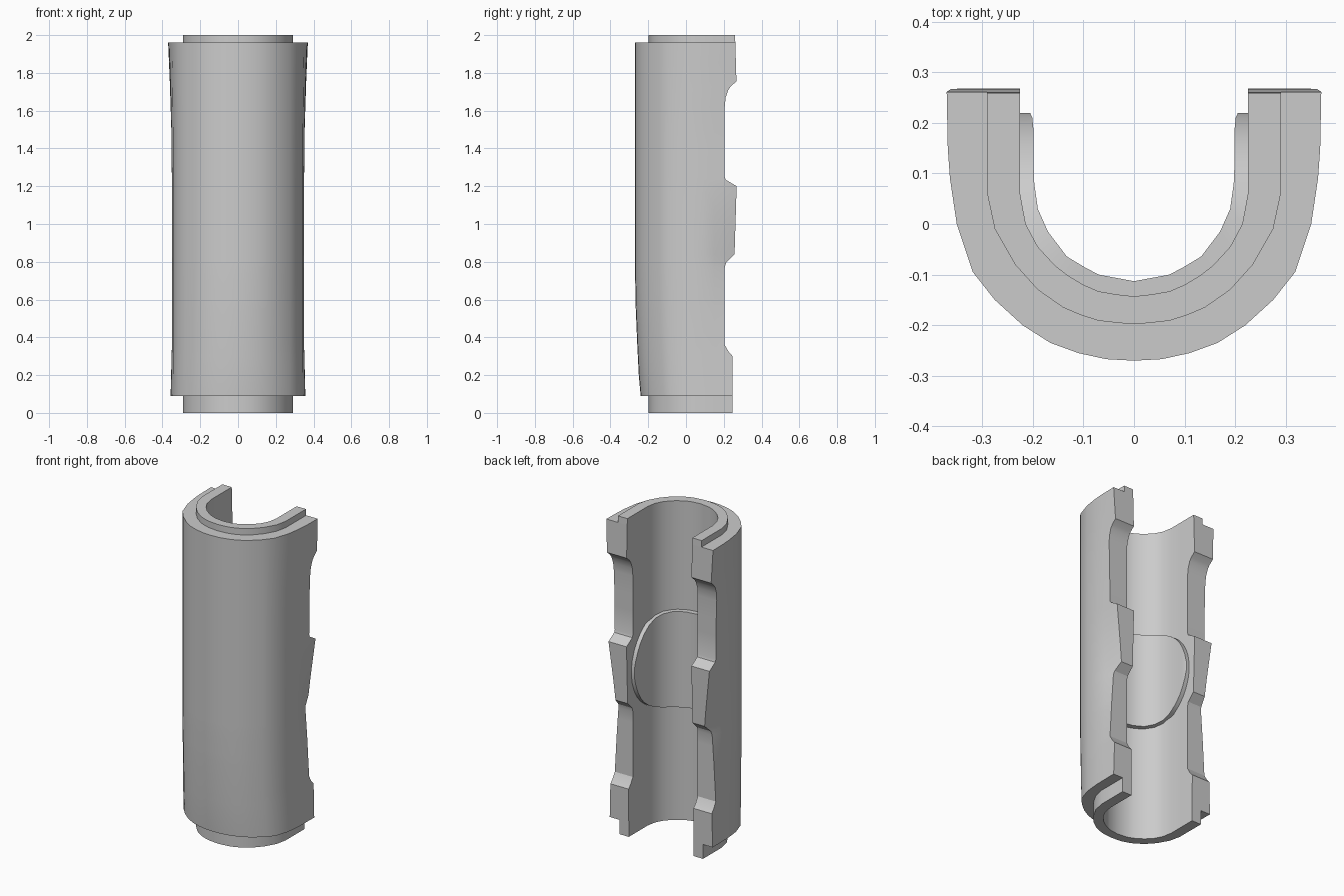
import bpy, bmesh, math

if "Cube" in bpy.data.objects:
    bpy.data.objects.remove(bpy.data.objects["Cube"])

# Half cross-sections, from the arm end round to the centre line (same point count)
ARM = 9.0  # marks the arm end, replaced by the back edge height
OUTER = [(.35, ARM), (.35, .15), (.35, .09), (.343, 0), (.318, -.095), (.275, -.15),
         (.22, -.2), (.165, -.235), (.11, -.255), (.055, -.267), (0, -.27)]
COLLAR = [(.29, ARM), (.29, .15), (.29, .06), (.275, -.01), (.235, -.08), (.19, -.13),
          (.14, -.165), (.105, -.18), (.07, -.191), (.035, -.195), (0, -.198)]
INNER = [(.225, ARM), (.225, .15), (.225, .06), (.214, 0), (.19, -.045), (.155, -.083),
         (.13, -.102), (.1, -.12), (.07, -.133), (.035, -.139), (0, -.143)]

# Values that change with height
BACK = [(0, .245), (.3, .247), (.325, .225), (.36, .205), (.77, .205), (.795, .212),
        (.84, .257), (1.2, .268), (1.235, .21), (1.25, .205), (1.62, .205), (1.67, .21),
        (1.71, .224), (1.73, .238), (1.755, .267), (1.96, .261), (2, .259)]
FLARE = [(0, .007), (.09, .007), (.36, 0), (1.2, 0), (1.5, .003), (1.75, .011), (1.96, .02)]
TUCK = [(.36, 0), (.6, .022), (.8, .045), (.95, .03), (1.2, 0)]
DEPTH = [(.09, .24), (.2, .25), (.36, .258), (.55, .266), (.75, .27)]


def lerp(table, z):
    if z <= table[0][0]:
        return table[0][1]
    for (a, va), (b, vb) in zip(table, table[1:]):
        if z <= b:
            return va + (vb - va) * (z - a) / (b - a)
    return table[-1][1]


def clamp(v):
    return max(0.0, min(1.0, v))


def mirror(half):
    return half + [(-x, y) for x, y in half[-2::-1]]


def section(half, z, outer=False):
    pts = []
    for x, y in half:
        y = lerp(BACK, z) if y == ARM else y
        if outer:
            x += lerp(FLARE, z) * clamp((y + .1) / .28)
            x -= lerp(TUCK, z) * clamp((y - .08) / .175) ** 1.5
            if y < 0:
                y *= lerp(DEPTH, z) / .27
        pts.append((x, y))
    return mirror(pts)


def loft(name, rings, closed_loop=False):
    """Skin equal rings; cap the first and last ring with strips of quads."""
    bm = bmesh.new()
    rows = [[bm.verts.new(p) for p in r] for r in rings]
    n = len(rows[0])
    for a, b in zip(rows, rows[1:]):
        for i in range(n):
            j = (i + 1) % n
            bm.faces.new((a[i], a[j], b[j], b[i]))
    for r in (rows[0], rows[-1]):
        for i in range(n // 2 - 1):
            bm.faces.new((r[i], r[i + 1], r[n - 2 - i], r[n - 1 - i]))
    bmesh.ops.recalc_face_normals(bm, faces=bm.faces)
    mesh = bpy.data.meshes.new(name)
    bm.to_mesh(mesh)
    bm.free()
    ob = bpy.data.objects.new(name, mesh)
    bpy.context.collection.objects.link(ob)
    bpy.ops.object.select_all(action='DESELECT')
    ob.select_set(True)
    bpy.context.view_layer.objects.active = ob
    bpy.ops.object.shade_smooth_by_angle(angle=math.radians(25))
    return ob


def ring(z, half, outer):
    pts = section(half, z, outer) + section(INNER, z)[::-1]
    return [(x, y, z) for x, y in pts]


# Open shell with a stepped collar at each end
levels = sorted({.09, .2, .55, .6, .7, .95, 1.08, 1.4, 1.5, 1.85, 1.96}
                | {z for z, _ in BACK if .09 < z < 1.96})
rings = [ring(0, COLLAR, False), ring(.09, COLLAR, False)]
rings += [ring(z, OUTER, True) for z in levels]
rings += [ring(1.96, COLLAR, False), ring(2, COLLAR, False)]
loft("open_shell", rings)

# Raised round pad on the inside wall: its outline is a circle seen from the side
R, CY, CZ = .3, -.08, 1.02
PAD = [(.205, .219), (.201, .21), (.199, .19), (.199, .165), (.199, .13), (.197, .08),
       (.19, .03), (.17, -.015), (.133, -.064), (.1, -.084), (.07, -.1), (0, -.113)]
rings = []
for x, y in mirror(PAD):
    h = math.sqrt(max(R * R - (y - CY) ** 2, 1e-5))
    # Push the buried side into the wall
    k = math.copysign(.235, x) if y > .05 else x * 1.22
    yb = y if y > .05 else y - .05
    rings.append([(x, y, CZ - h), (x, y, CZ + h), (k, yb, CZ + h), (k, yb, CZ - h)])
loft("inner_pad", rings)
